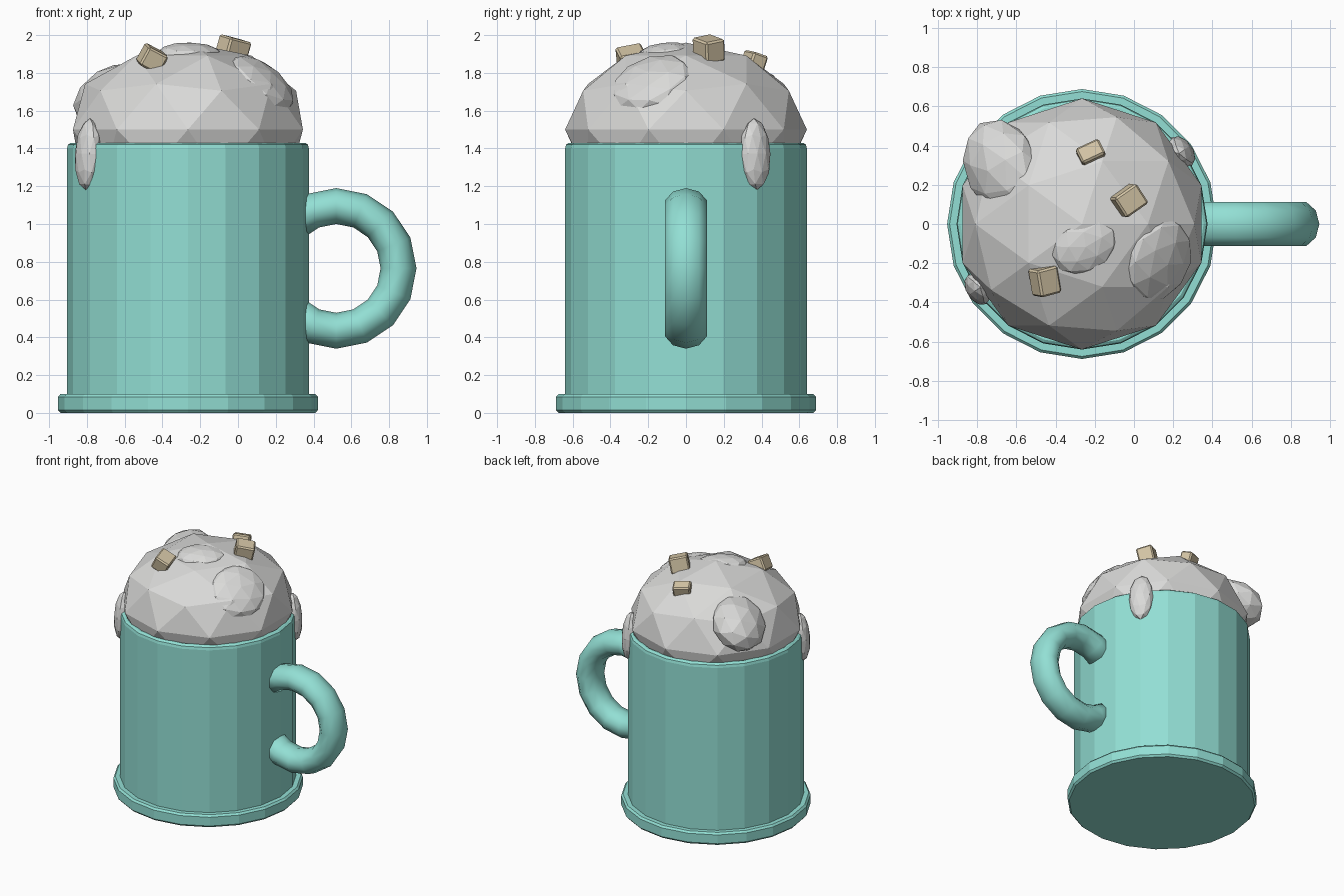
import bpy, bmesh, math
from mathutils import Matrix, Vector, Euler

cube = bpy.data.objects.get("Cube")
if cube:
    bpy.data.objects.remove(cube, do_unlink=True)

CX = -0.265  # axis of the cup
RIM_Z = 1.43


def material(name, rgb):
    m = bpy.data.materials.new(name)
    m.use_nodes = True
    m.diffuse_color = (*rgb, 1)
    bsdf = next(n for n in m.node_tree.nodes if n.type == 'BSDF_PRINCIPLED')
    bsdf.inputs["Base Color"].default_value = (*rgb, 1)
    return m


teal = material("teal glaze", (0.29, 0.74, 0.66))
cream = material("whipped cream", (0.70, 0.70, 0.69))
tan = material("biscuit tan", (0.66, 0.56, 0.38))


def finish(name, bm, mat, smooth=False):
    bmesh.ops.recalc_face_normals(bm, faces=bm.faces)
    me = bpy.data.meshes.new(name)
    bm.to_mesh(me)
    bm.free()
    me.materials.append(mat)
    for p in me.polygons:
        p.use_smooth = smooth
    ob = bpy.data.objects.new(name, me)
    bpy.context.collection.objects.link(ob)
    return ob


def lathe(name, profile, sides, mat):
    """Spin an (r, z) profile round the cup axis; the ends are capped."""
    bm = bmesh.new()
    rings = []
    for r, z in profile:
        angles = [2 * math.pi * i / sides for i in range(sides)]
        rings.append([bm.verts.new((CX + r * math.cos(a), r * math.sin(a), z)) for a in angles])
    for lo, hi in zip(rings, rings[1:]):
        for i in range(sides):
            j = (i + 1) % sides
            bm.faces.new((lo[i], lo[j], hi[j], hi[i]))
    bm.faces.new(rings[0])
    bm.faces.new(rings[-1])
    return finish(name, bm, mat)


def blob(name, centre, size, rot=(0, 0, 0)):
    """Faceted lump of cream."""
    bm = bmesh.new()
    turn = Euler([math.radians(a) for a in rot]).to_matrix().to_4x4()
    bmesh.ops.create_icosphere(bm, subdivisions=2, radius=1,
                               matrix=Matrix.Translation(centre) @ turn @ Matrix.Diagonal((*size, 1)))
    return finish(name, bm, cream)


# Cup wall with an open top, and the wider foot
lathe("cup_body", [(0.62, 0.06), (0.64, 0.08), (0.64, RIM_Z - 0.03), (0.635, RIM_Z - 0.01),
                   (0.62, RIM_Z), (0.605, RIM_Z), (0.59, RIM_Z - 0.015), (0.59, 0.1)], 20, teal)
lathe("cup_foot", [(0.675, 0), (0.688, 0.015), (0.688, 0.085), (0.675, 0.1)], 20, teal)

# Ring handle, only the arc outside the cup
bm = bmesh.new()
MAJOR, MINOR, STEPS = 10, 10, 16
rings = []
for i in range(-6, 7):
    a = 2 * math.pi * i / STEPS
    ring = []
    for k in range(MINOR):
        b = 2 * math.pi * k / MINOR
        r = 0.33 + 0.095 * math.cos(b)
        ring.append(bm.verts.new((0.52 + r * math.cos(a), 0.117 * math.sin(b), 0.765 + r * math.sin(a))))
    rings.append(ring)
for p, q in zip(rings, rings[1:]):
    for k in range(MINOR):
        n = (k + 1) % MINOR
        bm.faces.new((p[k], p[n], q[n], q[k]))
bm.faces.new(rings[0])
bm.faces.new(rings[-1])
finish("handle", bm, teal, smooth=True)

# Cream dome and the lumps on it
blob("cream_dome", (CX, 0, 1.5), (0.64, 0.64, 0.46))
blob("cream_lump_top", (-0.25, -0.11, 1.90), (0.18, 0.14, 0.06), (8, 0, 30))
blob("cream_lump_side", (0.12, -0.18, 1.74), (0.21, 0.23, 0.09), (18, 38, 0))
blob("cream_lump_back", (-0.665, 0.28, 1.68), (0.21, 0.27, 0.15), (-15, -30, 35))

# Drips hanging over the rim
for name, angle in (("drip_front", 212), ("drip_back", 36)):
    a = math.radians(angle)
    blob(name, (CX + 0.625 * math.cos(a), 0.625 * math.sin(a), 1.37), (0.06, 0.09, 0.19), (0, -4, angle))

# Biscuit chunks
chunks = [
    ("chunk_front", (-0.455, -0.29, 1.875), (0.12, 0.14, 0.11), (12, 27, 15)),
    ("chunk_top", (-0.027, 0.12, 1.925), (0.14, 0.12, 0.12), (10, 12, 35)),
    ("chunk_back", (-0.22, 0.36, 1.862), (0.13, 0.09, 0.09), (-18, 5, 25)),
]
for name, centre, size, rot in chunks:
    bm = bmesh.new()
    bmesh.ops.create_cube(bm, size=1, matrix=Matrix.Diagonal((*size, 1)))
    bmesh.ops.bevel(bm, geom=bm.edges[:], offset=0.01, segments=1, affect='EDGES')
    ob = finish(name, bm, tan)
    ob.location = Vector(centre)
    ob.rotation_euler = [math.radians(a) for a in rot]
